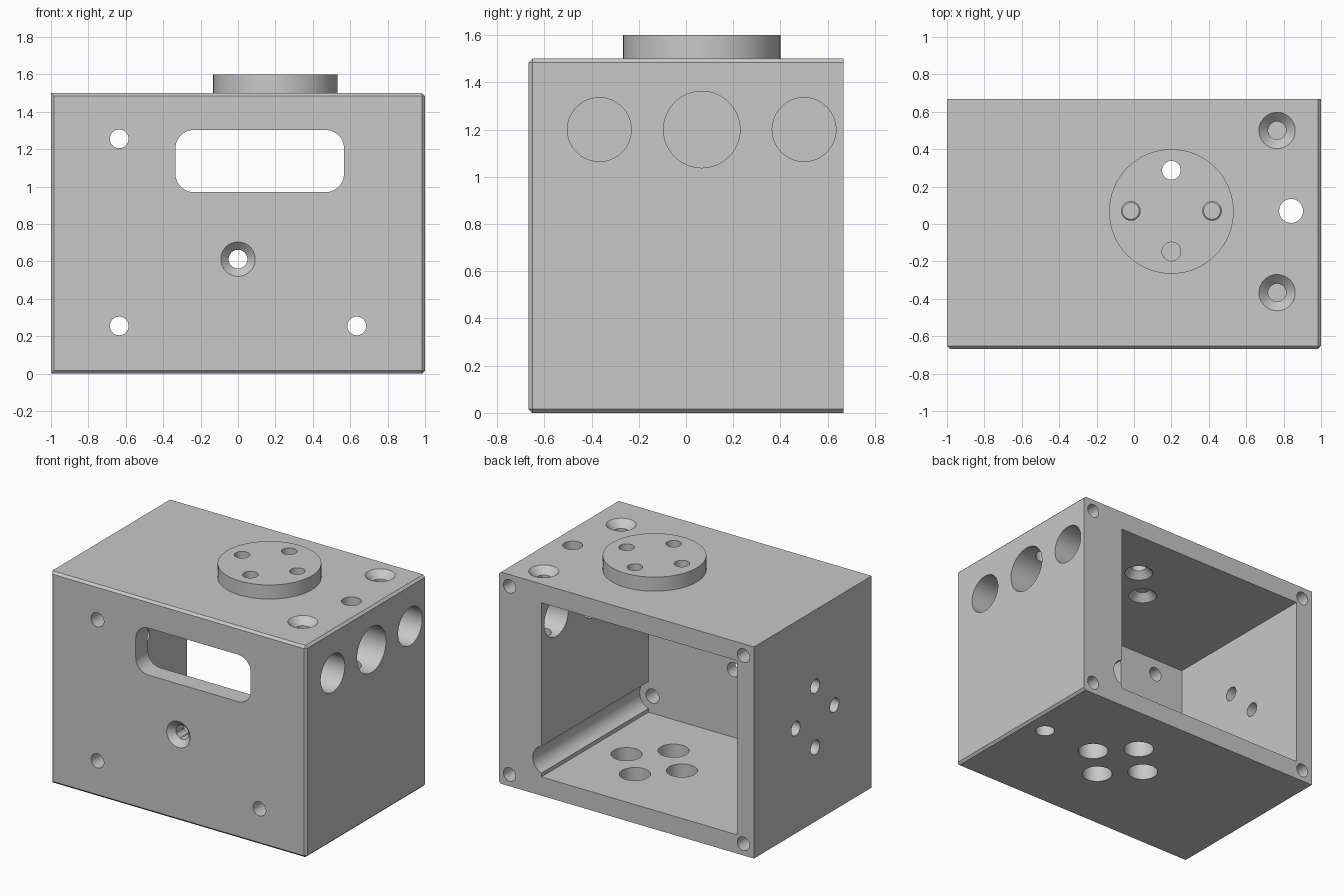
import bpy
import bmesh
from mathutils import Vector, Matrix

if "Cube" in bpy.data.objects:
    bpy.data.objects.remove(bpy.data.objects["Cube"], do_unlink=True)

EPS = 0.02
DOWN, UP = Vector((0, 0, -1)), Vector((0, 0, 1))
LEFT, RIGHT = Vector((1, 0, 0)), Vector((-1, 0, 0))
BACK, FRONT = Vector((0, 1, 0)), Vector((0, -1, 0))

grey = bpy.data.materials.new("plain_grey")
grey.use_nodes = True
grey.diffuse_color = (0.58, 0.58, 0.58, 1)
grey.node_tree.nodes["Principled BSDF"].inputs["Base Color"].default_value = grey.diffuse_color


def to_object(bm, name):
    mesh = bpy.data.meshes.new(name)
    bmesh.ops.recalc_face_normals(bm, faces=bm.faces)
    bm.to_mesh(mesh)
    bm.free()
    mesh.materials.append(grey)
    obj = bpy.data.objects.new(name, mesh)
    bpy.context.collection.objects.link(obj)
    return obj


def box_mesh(low, high):
    low, high = Vector(low), Vector(high)
    bm = bmesh.new()
    bmesh.ops.create_cube(bm, size=1)
    bmesh.ops.scale(bm, vec=high - low, verts=bm.verts)
    bmesh.ops.translate(bm, vec=(low + high) / 2, verts=bm.verts)
    return bm


def round_bar(start, direction, length, r1, r2, name):
    """Cylinder or cone running from start along direction."""
    rot = direction.to_track_quat("Z", "Y").to_matrix().to_4x4()
    place = Matrix.Translation(Vector(start) + direction * length / 2) @ rot
    bm = bmesh.new()
    bmesh.ops.create_cone(bm, cap_ends=True, segments=64, radius1=r1,
                          radius2=r2, depth=length, matrix=place)
    return to_object(bm, name)


def combine(tool, operation="DIFFERENCE"):
    """Apply one boolean to the housing and discard the tool."""
    mod = housing.modifiers.new("cut", "BOOLEAN")
    mod.operation, mod.object, mod.solver = operation, tool, "EXACT"
    bpy.context.view_layer.objects.active = housing
    bpy.ops.object.modifier_apply(modifier=mod.name)
    bpy.data.objects.remove(tool, do_unlink=True)


def drill(point, direction, depth, r, sink=0):
    """Drill from a surface point, with an optional 45 degree countersink."""
    start = Vector(point) - direction * EPS
    combine(round_bar(start, direction, depth + EPS, r, r, "drill"))
    if sink:
        tip = r * 0.9
        combine(round_bar(start, direction, sink - tip + EPS, sink + EPS, tip, "sink"))


# Housing block: chamfered around the front face and along the left side
bm = box_mesh((-1, -0.667, 0), (1, 0.667, 1.5))
chamfered = []
for e in bm.edges:
    a, b = e.verts[0].co, e.verts[1].co
    on_front = a.y < 0 and b.y < 0
    on_left_side = a.x > 0 and b.x > 0 and abs(a.z - b.z) < 0.01
    if on_front or (on_left_side and a.y * b.y < 0):
        chamfered.append(e)
bmesh.ops.bevel(bm, geom=chamfered, offset=0.016, offset_type="OFFSET",
                segments=1, affect="EDGES")
housing = to_object(bm, "housing")

# Round mounting boss on the top
combine(round_bar((0.2, 0.067, 1.45), UP, 0.15, 0.333, 0.333, "boss"), "UNION")

# Cavity open to the back
combine(to_object(box_mesh((-0.867, -0.533, 0.133), (0.667, 0.8, 1.367)), "cavity"))

# Rounded window in the front wall
bm = box_mesh((-0.335, -0.8, 0.97), (0.567, -0.4, 1.303))
corners = [e for e in bm.edges if abs(e.verts[0].co.y - e.verts[1].co.y) > 0.1]
bmesh.ops.bevel(bm, geom=corners, offset=0.1, offset_type="OFFSET",
                segments=12, profile=0.5, affect="EDGES")
combine(to_object(bm, "window"))

# Front screw holes, the countersunk middle one, and a screw access channel
for x, z in ((-0.635, 1.255), (-0.635, 0.255), (0.635, 0.255)):
    drill((x, -0.667, z), BACK, 0.2, 0.05)
drill((0, -0.667, 0.612), BACK, 0.2, 0.05, sink=0.092)
drill((0.635, 0.667, 0.255), FRONT, 1.197, 0.1)

# Boss screw holes, countersunk from inside, with access holes in the floor
BOLT = 0.217
for dx, dy in ((BOLT, 0), (-BOLT, 0), (0, BOLT), (0, -BOLT)):
    x, y = 0.2 + dx, 0.07 + dy
    drill((x, y, 1.6), DOWN, 0.3, 0.05)
    drill((x, y, 1.367), UP, 0.1, 0.05, sink=0.095)
    drill((x, y, 0), UP, 0.2, 0.1)
    # matching pattern in the right wall
    drill((-1, dx - 0.018, 0.743 + dy), LEFT, 0.2, 0.05)

# Three large cross holes in the thick left wall
for y, r in ((-0.367, 0.135), (0.067, 0.162), (0.5, 0.135)):
    drill((1, y, 1.2), RIGHT, 0.4, r)

# Clamping screw holes and a full height hole through the left wall
for y in (-0.367, 0.5):
    drill((0.765, y, 1.5), DOWN, 0.48, 0.048, sink=0.097)
drill((0.84, 0.07, 1.5), DOWN, 1.6, 0.064)

# Cover screw holes in the corners of the back rim
for x in (-0.917, 0.917):
    for z in (0.083, 1.417):
        drill((x, 0.667, z), FRONT, 0.35, 0.048)

# Smooth the round walls, keep the edges crisp
bpy.ops.object.select_all(action="DESELECT")
housing.select_set(True)
bpy.context.view_layer.objects.active = housing
bpy.ops.object.shade_smooth_by_angle(angle=0.4)
